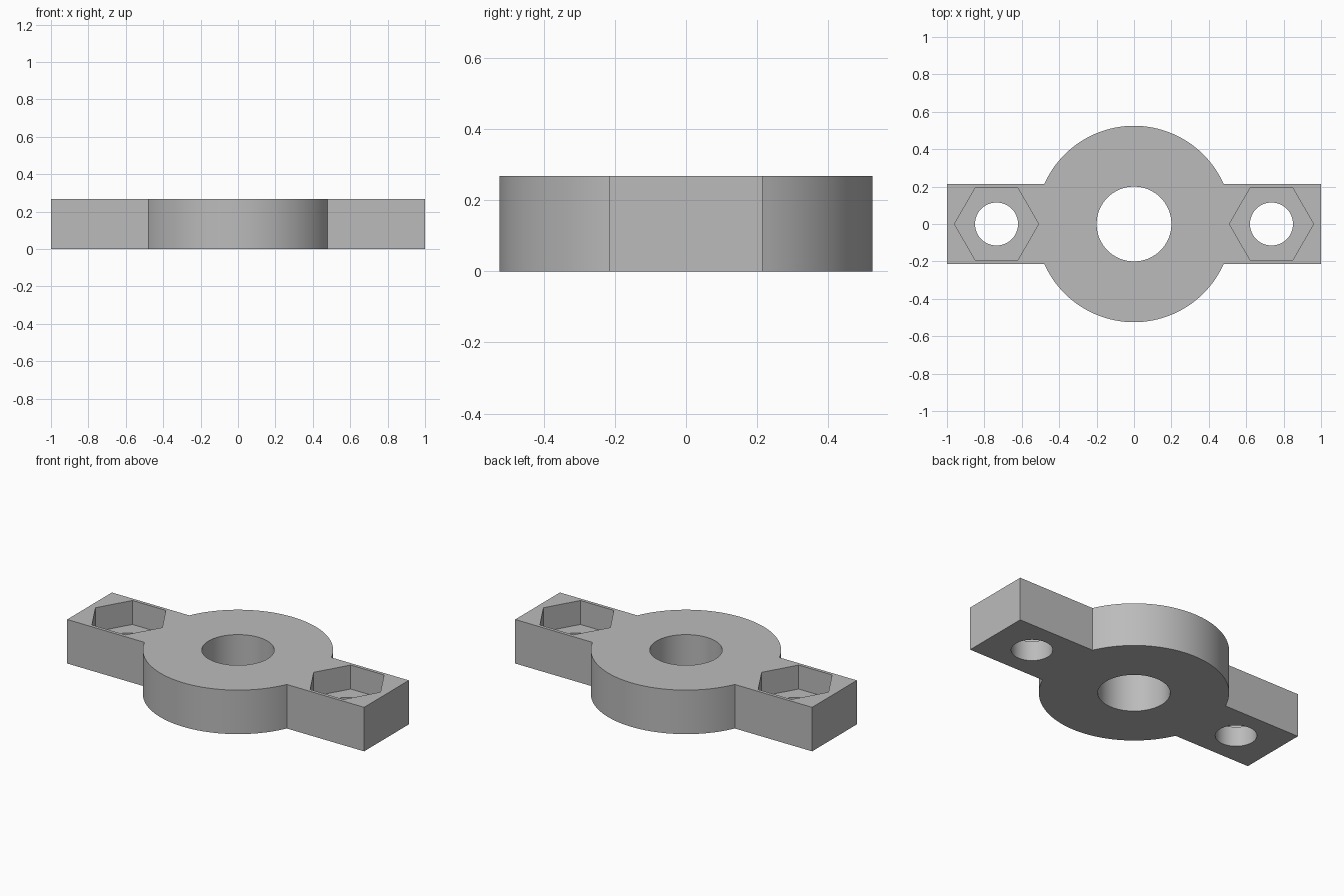
import bpy
import bmesh
from math import asin, cos, sin, pi, radians

cube = bpy.data.objects.get("Cube")
if cube:
    bpy.data.objects.remove(cube, do_unlink=True)

HEIGHT = 0.268
DISC_R = 0.525
ARM_HALF = 0.215
BOLT_X = 0.735
POCKET_FLOOR = 0.122

# Plain grey material
grey = bpy.data.materials.new("plain grey")
grey.use_nodes = True
colour = (0.5, 0.5, 0.5, 1)
grey.diffuse_color = colour
grey.node_tree.nodes["Principled BSDF"].inputs["Base Color"].default_value = colour


def prism(name, outline, z0, z1):
    """Extrude a flat outline between two heights."""
    bm = bmesh.new()
    base = bm.faces.new([bm.verts.new((x, y, z0)) for x, y in outline])
    top = bmesh.ops.extrude_face_region(bm, geom=[base])["geom"]
    verts = [v for v in top if isinstance(v, bmesh.types.BMVert)]
    bmesh.ops.translate(bm, verts=verts, vec=(0, 0, z1 - z0))
    bmesh.ops.recalc_face_normals(bm, faces=bm.faces)
    mesh = bpy.data.meshes.new(name)
    bm.to_mesh(mesh)
    bm.free()
    obj = bpy.data.objects.new(name, mesh)
    bpy.context.collection.objects.link(obj)
    mesh.materials.append(grey)
    return obj


def ring(cx, radius, sides):
    return [(cx + radius * cos(2 * pi * i / sides), radius * sin(2 * pi * i / sides))
            for i in range(sides)]


# Body: round hub with a straight arm on each side
join = asin(ARM_HALF / DISC_R)
steps = 48
arc = [join + (pi - 2 * join) * i / steps for i in range(steps + 1)]
half = [(1, ARM_HALF)] + [(DISC_R * cos(a), DISC_R * sin(a)) for a in arc] + [(-1, ARM_HALF)]
body = prism("flange_body", half + [(-x, -y) for x, y in half], 0, HEIGHT)

# Cutters: shaft bore, bolt holes and hexagonal nut pockets
cutters = [prism("bore_cutter", ring(0, 0.2, 64), -0.1, 0.5)]
for side, x in (("left", BOLT_X), ("right", -BOLT_X)):
    cutters.append(prism(side + "_nut_pocket_cutter", ring(x, 0.225, 6), POCKET_FLOOR, 0.5))
    cutters.append(prism(side + "_bolt_hole_cutter", ring(x, 0.115, 48), -0.1, 0.5))

bpy.ops.object.select_all(action="DESELECT")
bpy.context.view_layer.objects.active = body
body.select_set(True)
for cutter in cutters:
    mod = body.modifiers.new(cutter.name, "BOOLEAN")
    mod.operation = "DIFFERENCE"
    mod.solver = "EXACT"
    mod.object = cutter
    bpy.ops.object.modifier_apply(modifier=mod.name)
    bpy.data.objects.remove(cutter, do_unlink=True)

bpy.ops.object.shade_smooth_by_angle(angle=radians(30))
